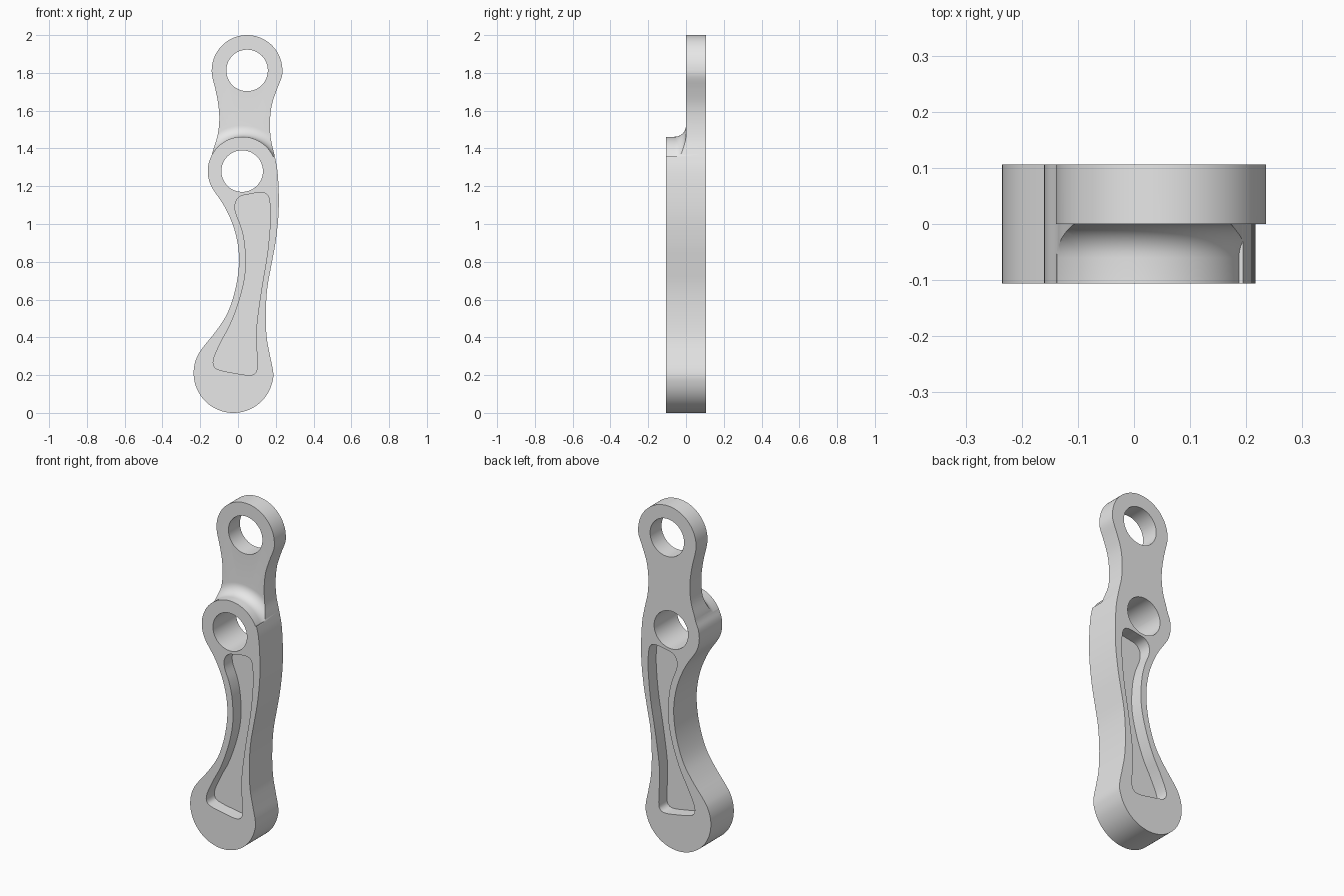
import bpy, bmesh
from math import sin, cos, radians
from mathutils import Vector

if "Cube" in bpy.data.objects:
    bpy.data.objects.remove(bpy.data.objects["Cube"], do_unlink=True)

HALF = 0.106                 # half thickness
WEB = 0.031                  # half thickness of the web between pockets
PIVOT, PIVOT_R = (0.022, 1.28), 0.182
TIP, TIP_R = (0.048, 1.813), 0.187
FOOT, FOOT_R = (-0.024, 0.211), 0.211
HOLE_R = 0.11


def arc(centre, r, a0, a1, n):
    angles = [radians(a0 + (a1 - a0) * i / n) for i in range(n + 1)]
    return [(centre[0] + r * cos(a), centre[1] + r * sin(a)) for a in angles]


def smooth_loop(pts, steps=4):
    """Closed Catmull-Rom curve through the points."""
    p = [Vector(q) for q in pts]
    n, out = len(p), []
    for i in range(n):
        a, b, c, d = p[i - 1], p[i], p[(i + 1) % n], p[(i + 2) % n]
        for s in range(steps):
            t = s / steps
            out.append(0.5 * (2 * b + (c - a) * t + (2 * a - 5 * b + 4 * c - d) * t ** 2
                              + (3 * b - a - 3 * c + d) * t ** 3))
    return out


def loft(name, rings, closed_ends=True):
    """Solid joining matching rings of points, with end caps."""
    bm = bmesh.new()
    loops = [[bm.verts.new(v) for v in ring] for ring in rings]
    n = len(loops[0])
    for a, b in zip(loops, loops[1:]):
        for i in range(n):
            j = (i + 1) % n
            bm.faces.new((a[i], a[j], b[j], b[i]))
    bm.faces.new(loops[0])
    bm.faces.new(loops[-1])
    bmesh.ops.recalc_face_normals(bm, faces=bm.faces[:])
    mesh = bpy.data.meshes.new(name)
    bm.to_mesh(mesh)
    bm.free()
    obj = bpy.data.objects.new(name, mesh)
    bpy.context.collection.objects.link(obj)
    return obj


def slab(name, outline, y0, y1):
    return loft(name, [[(x, y, z) for x, z in outline] for y in (y0, y1)])


def cut(target, cutter):
    mod = target.modifiers.new("cut", 'BOOLEAN')
    mod.operation, mod.solver, mod.object = 'DIFFERENCE', 'EXACT', cutter
    bpy.context.view_layer.objects.active = target
    bpy.ops.object.modifier_apply(modifier=mod.name)
    bpy.data.objects.remove(cutter, do_unlink=True)


# Lever body: rounded foot, waist, pivot boss, neck and tip eye
right_side = [(0.168, 0.31), (0.152, 0.40), (0.147, 0.52), (0.155, 0.66), (0.178, 0.79),
              (0.198, 0.90), (0.213, 1.03), (0.216, 1.15), (0.209, 1.28), (0.192, 1.37),
              (0.174, 1.45), (0.169, 1.54), (0.179, 1.63), (0.205, 1.71)]
left_neck = [(-0.119, 1.71), (-0.104, 1.63), (-0.099, 1.55), (-0.108, 1.47), (-0.129, 1.40)]
left_waist = [(-0.07, 1.09), (-0.022, 0.98), (0.002, 0.87), (0.004, 0.77),
              (-0.015, 0.65), (-0.055, 0.53), (-0.115, 0.435)]
outline = (arc(FOOT, FOOT_R, 140, 360, 14) + right_side + arc(TIP, TIP_R, -10, 190, 14)
           + left_neck + arc(PIVOT, PIVOT_R, 152, 215, 5) + left_waist)
lever = slab("lever_body", smooth_loop(outline), -HALF, HALF)

# Front step above the pivot, with a fillet swept around the boss
F = 0.06
profile = [(PIVOT_R, -0.3)]
profile += [(PIVOT_R + F - F * cos(radians(t)), -F + F * sin(radians(t))) for t in range(0, 91, 10)]
profile += [(1.0, 0), (1.0, -0.3)]
rings = []
for k in range(33):
    a = radians(25 + 126 * k / 32)
    rings.append([(PIVOT[0] + r * cos(a), y, PIVOT[1] + r * sin(a)) for r, y in profile])
cut(lever, loft("step_cutter", rings))

# Pivot and tip holes
for centre in (PIVOT, TIP):
    cut(lever, slab("hole_cutter", arc(centre, HOLE_R, 0, 352.5, 47), -0.3, 0.3))

# Lightening pockets on both faces
pocket = [(0.01, 1.145), (0.06, 1.158), (0.125, 1.167), (0.158, 1.15), (0.169, 1.10), (0.17, 1.0),
          (0.155, 0.84), (0.125, 0.66), (0.1, 0.48), (0.097, 0.38), (0.102, 0.25), (0.09, 0.21),
          (0.055, 0.2), (-0.02, 0.211), (-0.1, 0.228), (-0.128, 0.25), (-0.126, 0.295),
          (-0.085, 0.385), (-0.04, 0.47), (0.002, 0.58), (0.033, 0.7), (0.042, 0.8),
          (0.034, 0.91), (0.015, 0.99), (-0.012, 1.06), (-0.014, 1.11)]
for side in (-1, 1):
    cut(lever, slab("pocket_cutter", smooth_loop(pocket), side * WEB, side * 0.3))

# Plain grey metal
grey = bpy.data.materials.new("light_grey")
grey.use_nodes = True
colour = (0.8, 0.8, 0.8, 1)
grey.diffuse_color = colour
grey.node_tree.nodes["Principled BSDF"].inputs["Base Color"].default_value = colour
lever.data.materials.clear()
lever.data.materials.append(grey)

bpy.ops.object.select_all(action='DESELECT')
lever.select_set(True)
bpy.context.view_layer.objects.active = lever
bpy.ops.object.shade_smooth_by_angle(angle=radians(30))
